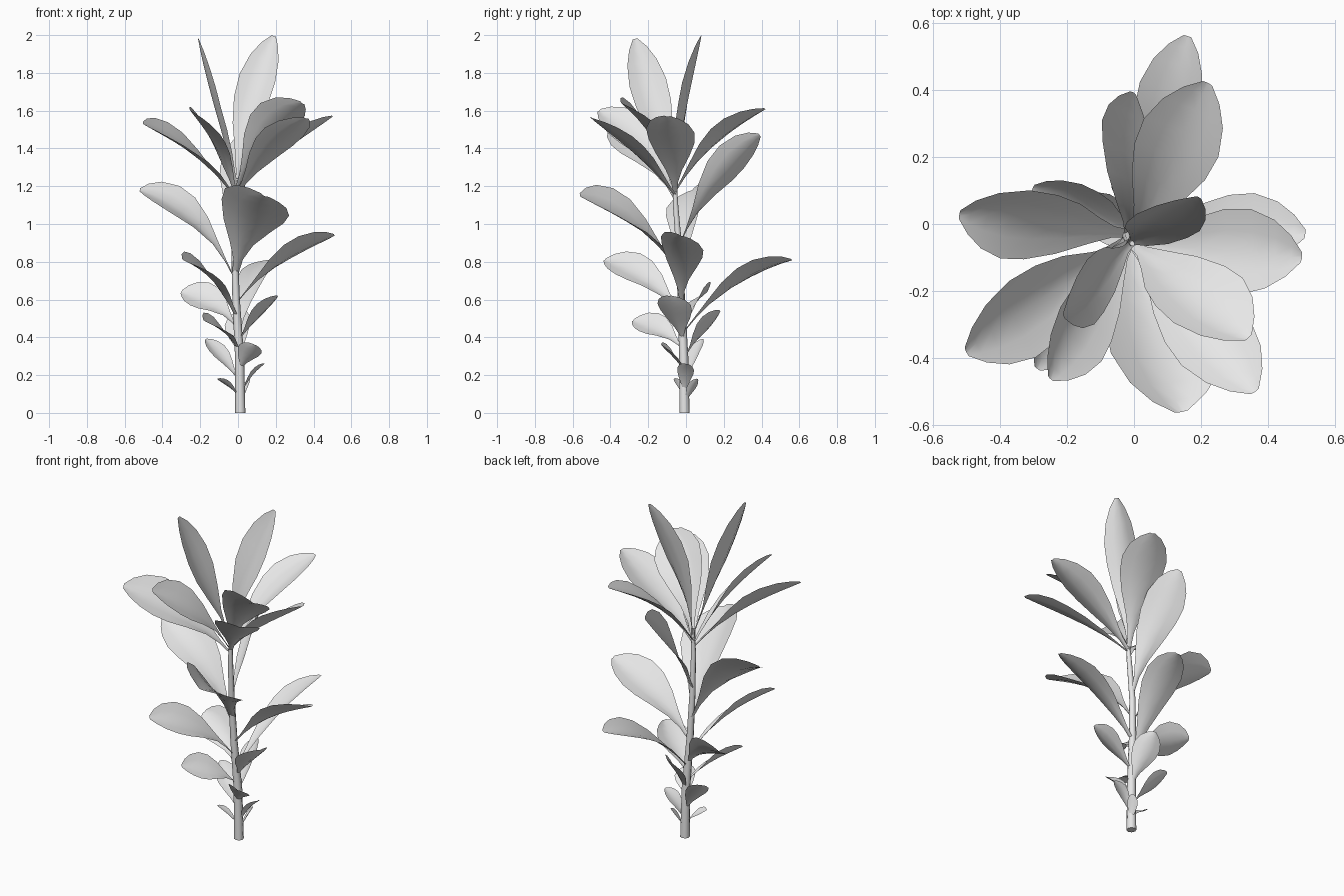
import bpy, bmesh
from math import radians, sin, cos, pi
from mathutils import Vector, Matrix

cube = bpy.data.objects.get("Cube")
if cube:
    bpy.data.objects.remove(cube, do_unlink=True)

grey = bpy.data.materials.new("light_grey")
grey.use_nodes = True
grey.diffuse_color = (0.8, 0.8, 0.8, 1)
grey.node_tree.nodes["Principled BSDF"].inputs["Base Color"].default_value = (0.8, 0.8, 0.8, 1)

# Stem centre line: x, y, z, radius
STEM = [(0.012, -0.008, 0.0, 0.027), (0.008, -0.012, 0.3, 0.024),
        (-0.01, -0.025, 0.6, 0.02), (-0.018, -0.035, 0.85, 0.017),
        (-0.012, -0.055, 1.1, 0.014), (-0.005, -0.058, 1.24, 0.008)]

# Half-width of a blade along its length
OUTLINE = [(0, 0.09), (0.12, 0.14), (0.25, 0.34), (0.42, 0.7), (0.58, 0.95),
           (0.72, 1.0), (0.85, 0.8), (0.94, 0.48), (1, 0.12)]


def finish(name, bm):
    mesh = bpy.data.meshes.new(name)
    bm.to_mesh(mesh)
    bm.free()
    mesh.materials.append(grey)
    for p in mesh.polygons:
        p.use_smooth = True
    obj = bpy.data.objects.new(name, mesh)
    bpy.context.collection.objects.link(obj)
    return obj


def bridge(bm, rows, closed=False):
    n = len(rows[0])
    for a, b in zip(rows, rows[1:]):
        for i in range(n if closed else n - 1):
            j = (i + 1) % n
            bm.faces.new((a[i], a[j], b[j], b[i]))


def stem_point(z):
    for a, b in zip(STEM, STEM[1:]):
        if z <= b[2]:
            f = (z - a[2]) / (b[2] - a[2])
            return Vector(a[:3]).lerp(Vector(b[:3]), f)
    return Vector(STEM[-1][:3])


def make_stem(sides=8):
    bm = bmesh.new()
    rows = [[bm.verts.new((x + r * cos(2 * pi * i / sides), y + r * sin(2 * pi * i / sides), z))
             for i in range(sides)] for x, y, z, r in STEM]
    bridge(bm, rows, True)
    bm.faces.new(rows[-1])
    bm.faces.new(rows[0][::-1])
    obj = finish("stem", bm)
    bpy.context.view_layer.objects.active = obj
    obj.select_set(True)
    bpy.ops.object.shade_smooth_by_angle(angle=radians(50))
    obj.select_set(False)


def make_leaf(name, base_z, tip, width, roll=0, out=0.4, rise=0.68):
    """Arched, cupped blade; out and rise place the bend of its midrib."""
    base, tip = stem_point(base_z), Vector(tip)
    span = tip - base
    bend = base + Vector((span.x * out, span.y * out, span.z * rise))
    flat = Vector((span.x, span.y, 0)).normalized()
    side0 = Vector((-flat.y, flat.x, 0))
    bm = bmesh.new()
    rows = []
    for t, w in OUTLINE:
        p = base * (1 - t) ** 2 + bend * 2 * t * (1 - t) + tip * t * t
        along = ((bend - base) * (1 - t) + (tip - bend) * t).normalized()
        side = Matrix.Rotation(radians(roll) * min(1, t * 2), 3, along) @ side0
        up = along.cross(side)
        half = width * w / 2
        rows.append([bm.verts.new(p + side * half * u + up * half * 0.3 * (abs(u) ** 1.4 - 0.4))
                     for u in (-1, -0.5, 0, 0.5, 1)])
    bridge(bm, rows)
    finish(name, bm)


make_stem()

# Crown leaves
make_leaf("crown_leaf_upright_right", 1.2, (-0.21, -0.27, 1.98), 0.2, -42, 0.42, 0.45)
make_leaf("crown_leaf_upright_left", 1.18, (0.19, 0.08, 1.995), 0.2, 42, 0.14, 0.5)
make_leaf("crown_leaf_front_right", 1.15, (-0.25, -0.46, 1.6), 0.23, -35, 0.4, 0.74)
make_leaf("crown_leaf_right", 1.13, (-0.5, -0.38, 1.53), 0.27, -30, 0.42, 0.76)
make_leaf("crown_leaf_front_left", 1.18, (0.34, -0.34, 1.64), 0.27, -30, 0.36, 0.8)
make_leaf("crown_leaf_front_left_low", 1.15, (0.36, -0.5, 1.56), 0.25, -12, 0.44, 0.64)
make_leaf("crown_leaf_left", 1.16, (0.5, -0.1, 1.57), 0.26, -6, 0.42, 0.62)
make_leaf("crown_leaf_back", 1.17, (0.22, 0.42, 1.61), 0.25, -3, 0.4, 0.76)

# Middle leaves
make_leaf("middle_leaf_back", 0.88, (0.0, 0.39, 1.47), 0.23, -48, 0.4, 0.68)
make_leaf("middle_leaf_front", 0.73, (0.14, -0.56, 1.15), 0.37, -26, 0.4, 0.84)
make_leaf("middle_leaf_right", 0.7, (-0.52, 0.03, 1.18), 0.25, -32, 0.42, 0.92)
make_leaf("middle_leaf_left", 0.58, (0.51, -0.03, 0.94), 0.24, -20, 0.42, 0.78)
make_leaf("middle_leaf_back_low", 0.42, (0.16, 0.56, 0.81), 0.2, -16, 0.48, 0.93)
make_leaf("middle_leaf_front_right", 0.5, (-0.29, -0.43, 0.81), 0.21, -34, 0.45, 0.92)

# Lower leaves
make_leaf("lower_leaf_back_right", 0.44, (-0.3, 0.11, 0.64), 0.2, -40, 0.4, 0.92)
make_leaf("lower_leaf_left", 0.38, (0.21, -0.09, 0.62), 0.19, -3, 0.45, 0.6)
make_leaf("lower_leaf_back", 0.28, (0.0, 0.18, 0.54), 0.15, -28, 0.4, 0.6)
make_leaf("lower_leaf_front_right", 0.33, (-0.18, -0.28, 0.49), 0.17, -36, 0.42, 0.88)
make_leaf("lower_leaf_right", 0.16, (-0.17, 0.08, 0.39), 0.12, -22, 0.45, 0.6)
make_leaf("lower_leaf_front", 0.22, (0.09, -0.13, 0.36), 0.13, -28, 0.45, 0.7)

# Base leaflets
make_leaf("base_leaflet_left", 0.08, (0.14, 0.0, 0.26), 0.09, -12, 0.35, 0.75)
make_leaf("base_leaflet_right", 0.08, (-0.11, -0.04, 0.18), 0.08, 12, 0.45, 0.75)
make_leaf("base_leaflet_back", 0.04, (0.06, 0.06, 0.18), 0.06, -20, 0.4, 0.6)
